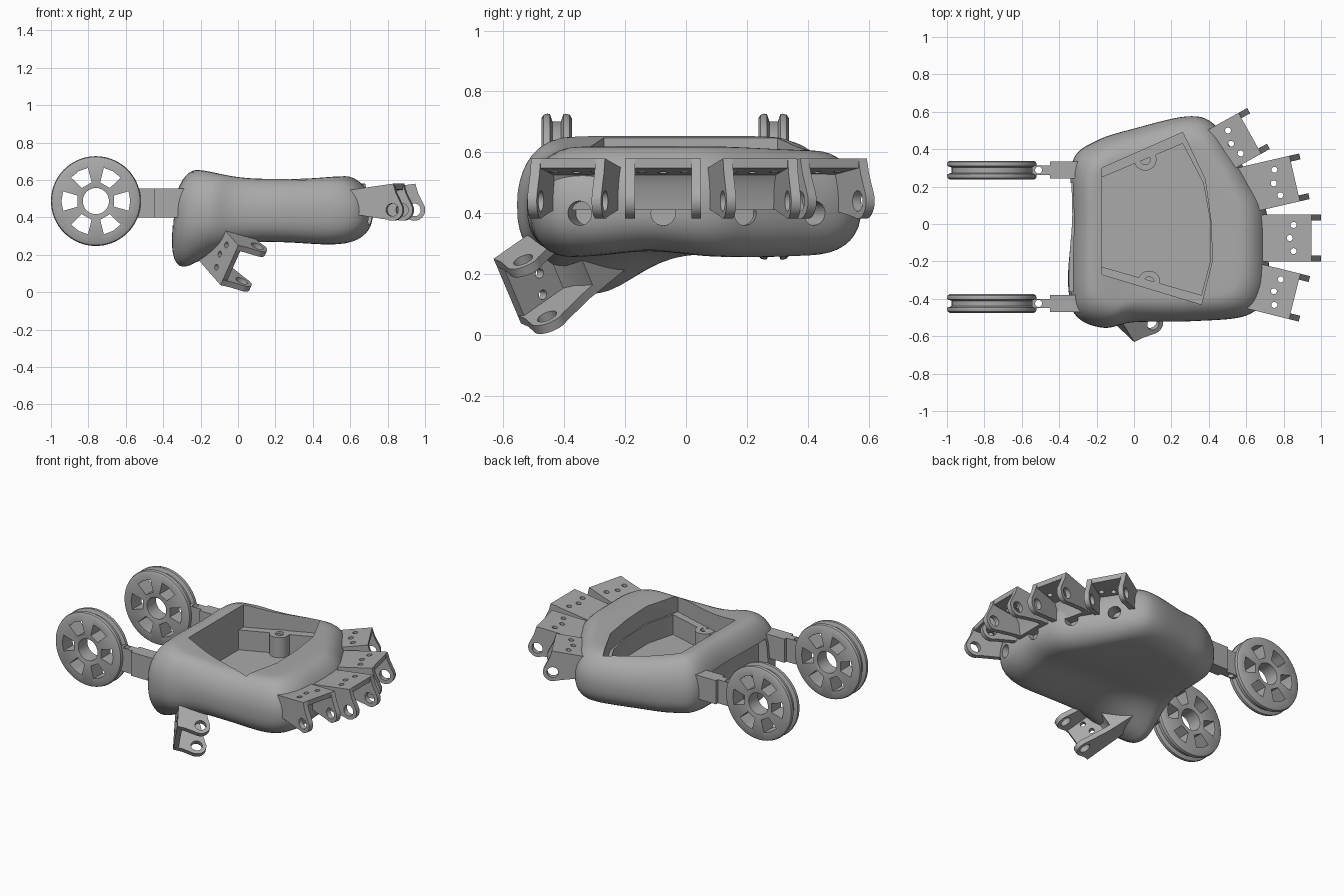
import bpy, bmesh
from math import sin, cos, pi, radians, exp
from mathutils import Vector, Matrix

if "Cube" in bpy.data.objects:
    bpy.data.objects.remove(bpy.data.objects["Cube"])

GREY = (0.4, 0.4, 0.4, 1)
mat = bpy.data.materials.new("plain grey")
mat.use_nodes = True
mat.diffuse_color = GREY
mat.node_tree.nodes["Principled BSDF"].inputs["Base Color"].default_value = GREY


def finish(name, bm):
    bmesh.ops.recalc_face_normals(bm, faces=bm.faces)
    mesh = bpy.data.meshes.new(name)
    bm.to_mesh(mesh)
    bm.free()
    mesh.materials.append(mat)
    ob = bpy.data.objects.new(name, mesh)
    bpy.context.collection.objects.link(ob)
    return ob


def frame(origin, a, b, c):
    """Matrix taking local (a, b, c) coordinates to world."""
    m = Matrix((a, b, c)).transposed().to_4x4()
    m.translation = Vector(origin)
    return m


def prism(name, pts, lo, hi, m=Matrix()):
    """Extrude a 2D outline between two local heights."""
    bm = bmesh.new()
    low = [bm.verts.new(m @ Vector((p[0], p[1], lo))) for p in pts]
    top = [bm.verts.new(m @ Vector((p[0], p[1], hi))) for p in pts]
    bm.faces.new(low)
    bm.faces.new(top)
    for i in range(len(pts)):
        j = (i + 1) % len(pts)
        bm.faces.new((low[i], low[j], top[j], top[i]))
    return finish(name, bm)


def arc(cx, cy, r, a0=0, a1=360, n=32):
    full = a1 - a0 == 360
    steps = n if full else n - 1
    return [(cx + r * cos(radians(a0 + (a1 - a0) * i / steps)),
             cy + r * sin(radians(a0 + (a1 - a0) * i / steps))) for i in range(n)]


def rect(x0, x1, y0, y1):
    return [(x0, y0), (x1, y0), (x1, y1), (x0, y1)]


def cut(ob, *cutters):
    for c in cutters:
        mod = ob.modifiers.new("cut", "BOOLEAN")
        mod.operation = "DIFFERENCE"
        mod.solver = "EXACT"
        mod.object = c
        bpy.context.view_layer.objects.active = ob
        bpy.ops.object.modifier_apply(modifier=mod.name)
        bpy.data.objects.remove(c)


def smooth(ob, angle=35):
    bpy.ops.object.select_all(action="DESELECT")
    ob.select_set(True)
    bpy.context.view_layer.objects.active = ob
    bpy.ops.object.shade_smooth_by_angle(angle=radians(angle))


X, Y, Z = Vector((1, 0, 0)), Vector((0, 1, 0)), Vector((0, 0, 1))

# Palm: smooth outline, rounded edge, heights swelling at the wrist and thumb
OUTLINE = [(-.335, 0), (-.33, .33), (-.2, .445), (0, .51), (.28, .575), (.42, .54),
           (.53, .39), (.63, .23), (.705, .08), (.72, -.15), (.705, -.37), (.6, -.49),
           (.3, -.52), (0, -.525), (-.16, -.555), (-.3, -.5), (-.34, -.36)]


def spline(pts, per):
    out, n = [], len(pts)
    v = [Vector(p) for p in pts]
    for i in range(n):
        a, b, c, d = v[i - 1], v[i], v[(i + 1) % n], v[(i + 2) % n]
        for k in range(per):
            t = k / per
            out.append(0.5 * (2 * b + (c - a) * t + (2 * a - 5 * b + 4 * c - d) * t * t
                              + (3 * b - a - 3 * c + d) * t ** 3))
    return out


def bump(d, width):
    return exp(-(d / width) ** 2)


def palm_point(p, s, side):
    q = centre + (p - centre) * s
    lump = bump(q.x + .28, .2) * bump(q.y + .3, .22)
    top = .605 + .05 * bump(q.x + .25, .2) + .015 * bump(q.x - .58, .16)
    low = .27 - .15 * lump - .015 * bump(q.x - .5, .2) + .02 * bump(q.y + .12, .15)
    mid = .43
    if side > 0:
        z = mid + (top - mid) * side
    else:
        z = mid - (mid - low) * abs(side) ** .75
    return Vector((q.x - .06 * lump * max(0, -side), q.y, z))


centre = Vector((.15, -.02))
loop = spline(OUTLINE, 7)
EDGE, STEPS = .26, 9
levels = []
inner = [i / 8 * (1 - EDGE) for i in range(1, 8)]
levels += [(s, -1) for s in inner]
for i in range(-STEPS, STEPS + 1):
    a = i / STEPS * pi / 2
    levels.append((1 - EDGE * (1 - cos(a)), sin(a)))
levels += [(s, 1) for s in reversed(inner)]

bm = bmesh.new()
rings = [[bm.verts.new(palm_point(p, s, k)) for p in loop] for s, k in levels]
for r0, r1 in zip(rings, rings[1:]):
    for i in range(len(loop)):
        j = (i + 1) % len(loop)
        bm.faces.new((r0[i], r0[j], r1[j], r1[i]))
for ring, side in ((rings[0], -1), (rings[-1], 1)):
    pole = bm.verts.new(palm_point(centre, 0, side))
    for i in range(len(loop)):
        bm.faces.new((ring[i], ring[(i + 1) % len(loop)], pole))
palm = finish("palm", bm)

# Stepped pocket in the palm and a shallow recess at the wrist
POCKET = [(-.17, .3), (.26, .49), (.38, .24), (.41, .03), (.42, -.19), (.36, -.43), (-.17, -.27)]
FLOOR = [(-.17, .25), (.26, .43), (.37, .22), (.405, .03), (.41, -.19), (.36, -.38), (-.17, -.23)]
cut(palm, prism("pocket_cutter", POCKET, .5, .9),
    prism("floor_cutter", FLOOR, .37, .6),
    prism("wrist_cutter", rect(-.5, -.275, -.36, .22), .36, .53))

# Finger directions: tip of the bracket and its angle in plan
FINGERS = {"index": (.91, -.40, -14), "middle": (1.0, -.075, 0),
           "ring": (.91, .255, 13), "little": (.665, .51, 29)}


def bracket(name, pin, u, n, depth):
    """Forked knuckle bracket: u points outwards, n out of the plate."""
    w = u.cross(n)
    m = frame(pin, u, n, w)
    core = prism(name + "_plate", [(.005, .14), (-.25, .105), (-depth, .1), (-depth, -.03),
                                   (-.2, -.03), (-.19, .05), (-.17, .085), (.005, .108)],
                 -.124, .124, m)
    m_plate = frame(pin, u, w, n)
    cut(core, *[prism("screw_cutter", arc(-.09 - .02 * (k == 0), k * .07, .016, n=16), .03, .2, m_plate)
                for k in (-1, 0, 1)])
    smooth(core)
    lug = arc(0, 0, .058, -115, 25, 20) + [(.02, .09), (.005, .14), (-.25, .105), (-.25, -.03), (-.17, -.03)]
    for side, c in (("inner", -.109), ("outer", .109)):
        ob = prism(f"{name}_{side}_lug", lug, c - .016, c + .016, m)
        cut(ob, prism("pin_cutter", arc(0, 0, .034), c - .1, c + .1, m))
        smooth(ob)


for name, (x, y, deg) in FINGERS.items():
    u = Vector((cos(radians(deg)), sin(radians(deg)), 0))
    pin = Vector((x, y, .44)) - u * .057
    # cord hole running into the palm under the bracket
    cut(palm, prism("cord_cutter", arc(0, -.04, .04, n=24), -.26, 0, frame(pin, u.cross(Z), Z, u)))
    bracket(name + "_bracket", pin, u, Z, .28)
smooth(palm, 40)

# Thumb bracket, tilted down and forwards
axis = Vector((-.38, .36, -.85)).normalized()
out = Vector((.61, -.70, -.37))
out = (out - axis * out.dot(axis)).normalized()
bracket("thumb_bracket", Vector((.055, -.49, .14)), out, axis.cross(out), .35)

# Screw bosses inside the pocket
for name, x, y in (("back_boss", .06, .345), ("front_boss", .08, -.31)):
    boss = prism(name, arc(x, y, .06), .34, .502)
    cut(boss, prism("boss_cutter", arc(x, y, .027), .42, .6))
    smooth(boss)

# Grooved wheels with six windows, each on a stepped arm
half = [(.07, .047), (.085, .05), (.225, .05), (.236, .043), (.24, .03), (.238, .022), (.215, .014)]
profile = half + [(r, -h) for r, h in reversed(half)]
WX, WZ, SEG = -.76, .487, 72
for side, y in (("back", .288), ("front", -.425)):
    bm = bmesh.new()
    rings = [[bm.verts.new((WX + r * cos(2 * pi * i / SEG), y + h, WZ + r * sin(2 * pi * i / SEG)))
              for r, h in profile] for i in range(SEG)]
    for i in range(SEG):
        a, b = rings[i], rings[(i + 1) % SEG]
        for k in range(len(profile)):
            j = (k + 1) % len(profile)
            bm.faces.new((a[k], a[j], b[j], b[k]))
    wheel = finish(side + "_wheel", bm)
    for i in range(6):
        t = i * pi / 3
        d, e = Vector((cos(t), 0, sin(t))), Vector((-sin(t), 0, cos(t)))
        window = [(.098, -.03), (.175, -.052), (.184, 0), (.175, .052), (.098, .03)]
        cut(wheel, prism("window_cutter", window, -.1, .1, frame((WX, y, WZ), d, e, Y)))
    smooth(wheel)

    prism(side + "_arm", rect(-.45, -.24, y - .045, y + .045), .4, .555)
    tongue = prism(side + "_arm_tongue", rect(-.545, -.44, y - .025, y + .025), .4, .555)
    cut(tongue, prism("arm_cutter", arc(-.51, y, .019, n=20), .3, .7))
